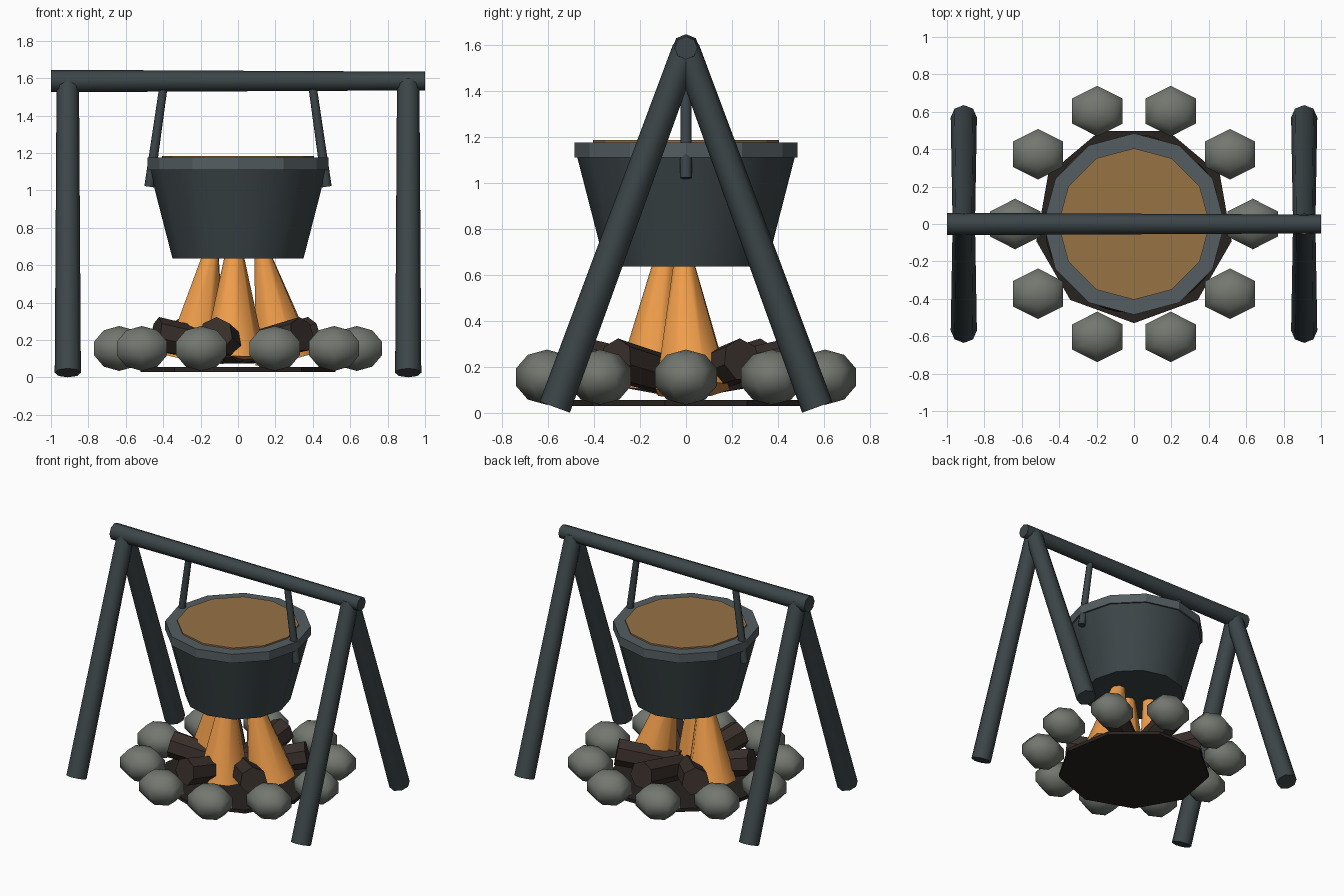
import bpy
from math import sin, cos, pi, radians
from mathutils import Vector

if "Cube" in bpy.data.objects:
    bpy.data.objects.remove(bpy.data.objects["Cube"])


def material(name, rgb):
    m = bpy.data.materials.new(name)
    m.diffuse_color = (*rgb, 1)
    m.use_nodes = True
    m.node_tree.nodes["Principled BSDF"].inputs["Base Color"].default_value = m.diffuse_color
    return m


IRON = material("dark_iron", (0.045, 0.06, 0.065))
RIM = material("worn_iron", (0.09, 0.11, 0.12))
STONE = material("stone", (0.17, 0.185, 0.16))
WOOD = material("charred_wood", (0.04, 0.028, 0.023))
ASH = material("ash", (0.02, 0.016, 0.014))
FLAME = material("flame", (0.87, 0.34, 0.07))
BROTH = material("broth", (0.31, 0.17, 0.06))


def lathe(name, profile, sides, mat, phase=pi / 2, smooth=50):
    """Closed solid of revolution from (radius, z) points; r = 0 makes a pole."""
    verts, faces, rings = [], [], []
    for r, z in profile:
        n = 1 if r == 0 else sides
        rings.append([len(verts) + i for i in range(n)])
        for i in range(n):
            a = phase + 2 * pi * i / sides
            verts.append((r * cos(a), r * sin(a), z))
    for lo, hi in zip(rings, rings[1:]):
        for i in range(sides):
            j = (i + 1) % sides
            if len(lo) == 1:
                faces.append((lo[0], hi[j], hi[i]))
            elif len(hi) == 1:
                faces.append((lo[i], lo[j], hi[0]))
            else:
                faces.append((lo[i], lo[j], hi[j], hi[i]))
    if len(rings[0]) > 1:
        faces.append(rings[0][::-1])
    if len(rings[-1]) > 1:
        faces.append(rings[-1])
    me = bpy.data.meshes.new(name)
    me.from_pydata(verts, [], faces)
    me.materials.append(mat)
    ob = bpy.data.objects.new(name, me)
    bpy.context.collection.objects.link(ob)
    if smooth:
        bpy.ops.object.select_all(action='DESELECT')
        ob.select_set(True)
        bpy.context.view_layer.objects.active = ob
        bpy.ops.object.shade_smooth_by_angle(angle=radians(smooth))
    return ob


def rod(name, a, b, r1, r2, sides, mat, smooth=50):
    """Tapered cylinder from point a to point b."""
    a, b = Vector(a), Vector(b)
    ob = lathe(name, [(r1, 0), (r2, (b - a).length)], sides, mat, smooth=smooth)
    ob.location = a
    ob.rotation_mode = 'QUATERNION'
    ob.rotation_quaternion = (b - a).to_track_quat('Z', 'Y')
    return ob


# Support frame and pot hangers
rod("crossbar", (-1, 0, 1.585), (1, 0, 1.585), 0.06, 0.05, 8, IRON)
for s in (-1, 1):
    for t in (-1, 1):
        rod("frame_leg", (0.91 * s, 0.57 * t, 0.025), (0.91 * s, 0, 1.58),
            0.07, 0.06, 8, IRON)
    rod("pot_hanger", (0.475 * s, 0, 1.02), (0.395 * s, 0, 1.58),
        0.026, 0.022, 8, IRON)

# Cooking pot
lathe("pot_body", [(0.35, 0.635), (0.475, 1.12)], 12, IRON)
lathe("pot_rim", [(0.485, 1.11), (0.485, 1.175)], 12, RIM, smooth=0)
lathe("pot_contents", [(0.405, 1.16), (0.405, 1.185)], 12, BROTH, smooth=0)

# Fire pit: ash bed and ring of stones
lathe("ash_bed", [(0.53, 0.03), (0.53, 0.055)], 9, ASH, phase=-pi / 2, smooth=0)
stone_profile = [(cos(radians(a)) if abs(a) < 90 else 0, sin(radians(a)))
                 for a in (-90, -54, -18, 18, 54, 90)]
for i in range(10):
    a = 2 * pi * i / 10
    st = lathe("hearth_stone", stone_profile, 6, STONE, smooth=80)
    st.scale = (0.163, 0.142, 0.12)
    st.location = (0.635 * cos(a), 0.635 * sin(a), 0.155)

# Logs pointing to the centre, outer ends slightly raised
for deg in (-105, -42, 32, 85, 133, 197):
    c, s = cos(radians(deg)), sin(radians(deg))
    rod("log", (0.06 * c, 0.06 * s, 0.15), (0.46 * c, 0.46 * s, 0.23),
        0.085, 0.095, 7, WOOD, smooth=0)

# Flames leaning inward under the pot
for base, tip in (((0.25, 0.03, 0.1), (0.13, -0.01, 0.66)),
                  ((-0.02, -0.14, 0.1), (-0.02, -0.09, 0.68)),
                  ((-0.23, 0.03, 0.1), (-0.145, -0.01, 0.66))):
    rod("flame", base, tip, 0.17, 0.045, 8, FLAME)
